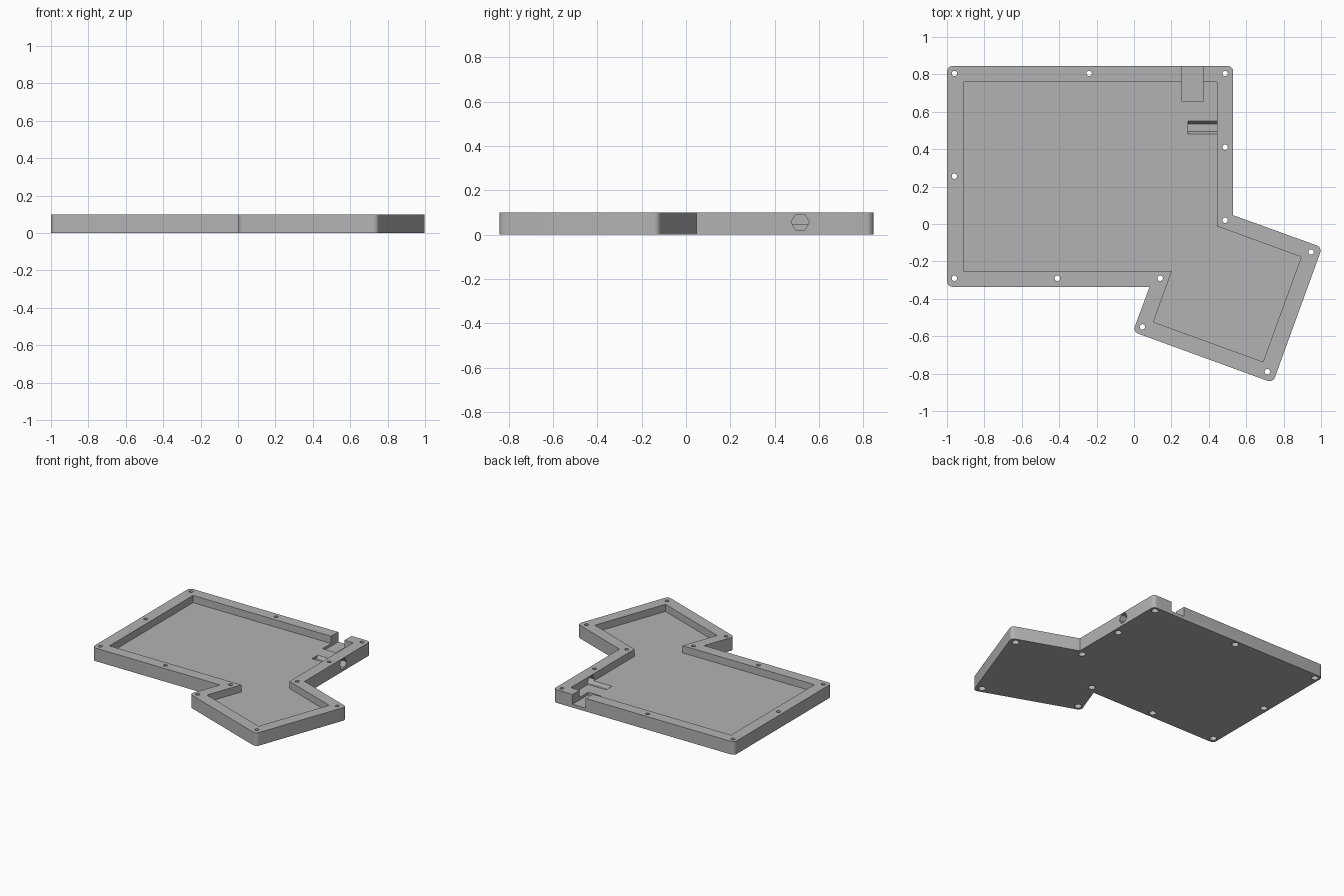
import bpy, bmesh
from math import pi
from mathutils import Matrix, Vector

if "Cube" in bpy.data.objects:
    bpy.data.objects.remove(bpy.data.objects["Cube"], do_unlink=True)

HEIGHT, FLOOR = 0.1, 0.045

grey = bpy.data.materials.new("plain grey")
grey.use_nodes = True
colour = (0.45, 0.45, 0.45, 1)
grey.diffuse_color = colour
grey.node_tree.nodes["Principled BSDF"].inputs["Base Color"].default_value = colour


def to_object(bm, name):
    bmesh.ops.recalc_face_normals(bm, faces=bm.faces)
    mesh = bpy.data.meshes.new(name)
    bm.to_mesh(mesh)
    bm.free()
    mesh.materials.append(grey)
    obj = bpy.data.objects.new(name, mesh)
    bpy.context.collection.objects.link(obj)
    return obj


def prism(name, outline, low, high, rounding=0):
    """Extrude an outline upward, optionally rounding its outward corners."""
    bm = bmesh.new()
    face = bm.faces.new([bm.verts.new((x, y, low)) for x, y in outline])
    new = bmesh.ops.extrude_face_region(bm, geom=[face], use_keep_orig=True)
    top = [v for v in new["geom"] if isinstance(v, bmesh.types.BMVert)]
    bmesh.ops.translate(bm, verts=top, vec=(0, 0, high - low))
    bmesh.ops.recalc_face_normals(bm, faces=bm.faces)
    if rounding:
        upright = [e for e in bm.edges if e.is_convex
                   and abs(e.verts[0].co.z - e.verts[1].co.z) > 0.01]
        bmesh.ops.bevel(bm, geom=upright, offset=rounding, segments=6,
                        profile=0.5, affect='EDGES')
    return to_object(bm, name)


def rod(bm, centre, radius, length, sides, turn=Matrix()):
    bmesh.ops.create_cone(bm, cap_ends=True, segments=sides, radius1=radius,
                          radius2=radius, depth=length,
                          matrix=Matrix.Translation(Vector(centre)) @ turn)


def cut(target, cutter):
    cutter.hide_render = True
    mod = target.modifiers.new("cut", 'BOOLEAN')
    mod.operation, mod.solver, mod.object = 'DIFFERENCE', 'EXACT', cutter
    bpy.context.view_layer.objects.active = target
    bpy.ops.object.modifier_apply(modifier=mod.name)
    bpy.data.objects.remove(cutter, do_unlink=True)


# Tray body: main rectangle with a wing turned by twenty degrees
outer = [(-1, 0.845), (0.53, 0.845), (0.53, 0.047), (1.006, -0.125),
         (0.743, -0.849), (-0.006, -0.576), (0.083, -0.336), (-1, -0.336)]
tray = prism("case_tray", outer, 0, HEIGHT, rounding=0.03)

# Recessed pocket
inner = [(-0.912, 0.759), (0.444, 0.759), (0.444, -0.012), (0.894, -0.176),
         (0.69, -0.737), (0.104, -0.524), (0.203, -0.25), (-0.912, -0.25)]
cut(tray, prism("pocket_cutter", inner, FLOOR, HEIGHT + 0.1))

# Cable notch through the back wall
notch = [(0.257, 0.655), (0.369, 0.655), (0.369, 0.9), (0.257, 0.9)]
cut(tray, prism("notch_cutter", notch, 0.025, HEIGHT + 0.1))

# Six-sided port through the side wall, continued as a trough in the floor
bm = bmesh.new()
rod(bm, (0.445, 0.515, 0.056), 0.041, 0.31, 6, Matrix.Rotation(pi / 2, 4, 'Y'))
cut(tray, to_object(bm, "port_cutter"))

# Screw holes, each with a wider seat underneath
screws = [(-0.96, 0.805), (-0.24, 0.805), (0.487, 0.805), (-0.96, 0.255),
          (0.487, 0.41), (0.487, 0.02), (0.947, -0.15), (0.713, -0.79),
          (0.045, -0.55), (0.14, -0.29), (-0.41, -0.29), (-0.96, -0.29)]
for name, radius, top in (("shaft_cutter", 0.0145, 0.2), ("seat_cutter", 0.025, 0.04)):
    bm = bmesh.new()
    for x, y in screws:
        rod(bm, (x, y, (top - 0.1) / 2), radius, top + 0.1, 20)
    cut(tray, to_object(bm, name))

# Smooth the rounded corners and holes, keep everything else crisp
bpy.ops.object.select_all(action='DESELECT')
tray.select_set(True)
bpy.context.view_layer.objects.active = tray
bpy.ops.object.shade_smooth_by_angle(angle=pi / 6)
